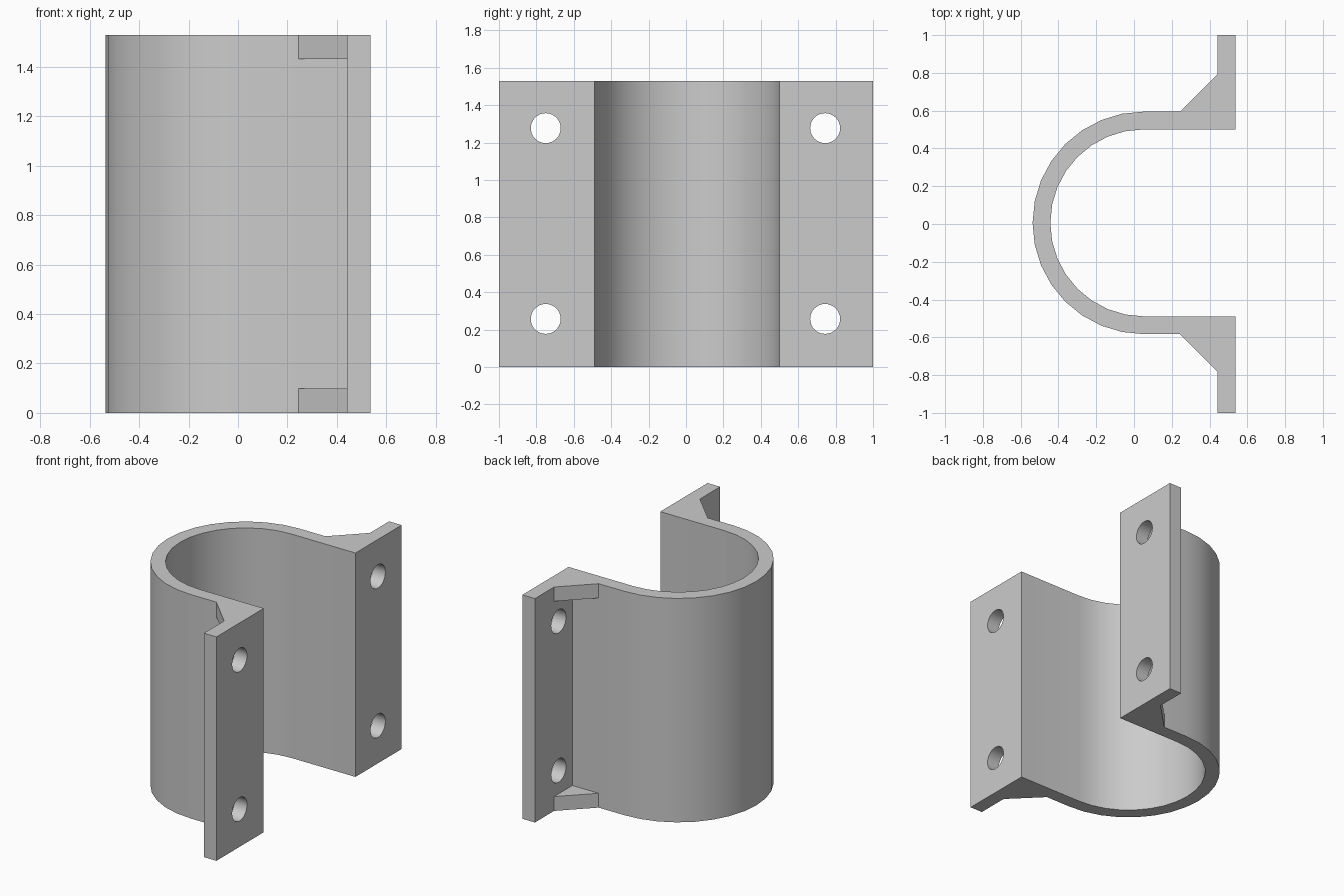
import bpy, bmesh, math
from mathutils import Matrix

cube = bpy.data.objects.get("Cube")
if cube:
    bpy.data.objects.remove(cube, do_unlink=True)

HEIGHT = 1.53
CX, CY = 0.052, 0.006            # bore axis
R_OUT, R_IN = 0.589, 0.495
X_BACK, X_FACE = 0.442, 0.537    # flange thickness
RIB = 0.098                      # rib thickness
SEGMENTS = 16

grey = bpy.data.materials.new("plain grey")
grey.use_nodes = True
colour = (0.6, 0.6, 0.6, 1)
grey.diffuse_color = colour
grey.node_tree.nodes["Principled BSDF"].inputs["Base Color"].default_value = colour


def finish(bm, name):
    bmesh.ops.recalc_face_normals(bm, faces=bm.faces)
    mesh = bpy.data.meshes.new(name)
    bm.to_mesh(mesh)
    bm.free()
    mesh.materials.append(grey)
    obj = bpy.data.objects.new(name, mesh)
    bpy.context.collection.objects.link(obj)
    return obj


def prism(name, outline, z0, z1):
    bm = bmesh.new()
    face = bm.faces.new([bm.verts.new((x, y, z0)) for x, y in outline])
    up = bmesh.ops.extrude_face_region(bm, geom=[face])
    verts = [v for v in up["geom"] if isinstance(v, bmesh.types.BMVert)]
    bmesh.ops.translate(bm, verts=verts, vec=(0, 0, z1 - z0))
    return finish(bm, name)


def arc(radius):
    steps = [math.pi * (0.5 + i / SEGMENTS) for i in range(SEGMENTS + 1)]
    return [(CX + radius * math.cos(a), CY + radius * math.sin(a)) for a in steps]


def combine(target, other, operation):
    mod = target.modifiers.new(operation.lower(), "BOOLEAN")
    mod.operation, mod.solver, mod.object = operation, "EXACT", other
    bpy.context.view_layer.objects.active = target
    bpy.ops.object.modifier_apply(modifier=mod.name)
    bpy.data.objects.remove(other, do_unlink=True)


# Half-round shell with straight arms and outward flanges
outline = arc(R_OUT) + [
    (X_BACK, CY - R_OUT), (X_BACK, -1), (X_FACE, -1), (X_FACE, CY - R_IN),
] + arc(R_IN)[::-1] + [
    (X_FACE, CY + R_IN), (X_FACE, 1), (X_BACK, 1), (X_BACK, CY + R_OUT),
]
bracket = prism("clamp_bracket", outline, 0, HEIGHT)

# Triangular ribs at the top and bottom of each flange, sunk into the walls
for side in (-1, 1):
    wall = CY + side * R_OUT
    sunk = wall - side * 0.03
    tip = wall + side * 0.198
    shape = [(X_BACK - 0.198, wall), (X_BACK - 0.198, sunk), (X_BACK + 0.03, sunk),
             (X_BACK + 0.03, tip), (X_BACK, tip)]
    for z0 in (0, HEIGHT - RIB):
        combine(bracket, prism("corner_rib", shape, z0, z0 + RIB), "UNION")

# Bolt holes through the flanges
for y in (-0.75, 0.744):
    for z in (0.257, 1.277):
        bm = bmesh.new()
        bmesh.ops.create_cone(
            bm, cap_ends=True, segments=32, radius1=0.08, radius2=0.08, depth=0.3,
            matrix=Matrix.Translation((0.49, y, z)) @ Matrix.Rotation(math.pi / 2, 4, "Y"))
        cutter = finish(bm, "bolt_hole_cutter")
        cutter.hide_render = True
        combine(bracket, cutter, "DIFFERENCE")

# Smooth curves, crisp corners
bpy.ops.object.select_all(action="DESELECT")
bracket.select_set(True)
bpy.context.view_layer.objects.active = bracket
bpy.ops.object.shade_smooth_by_angle(angle=math.radians(30))
